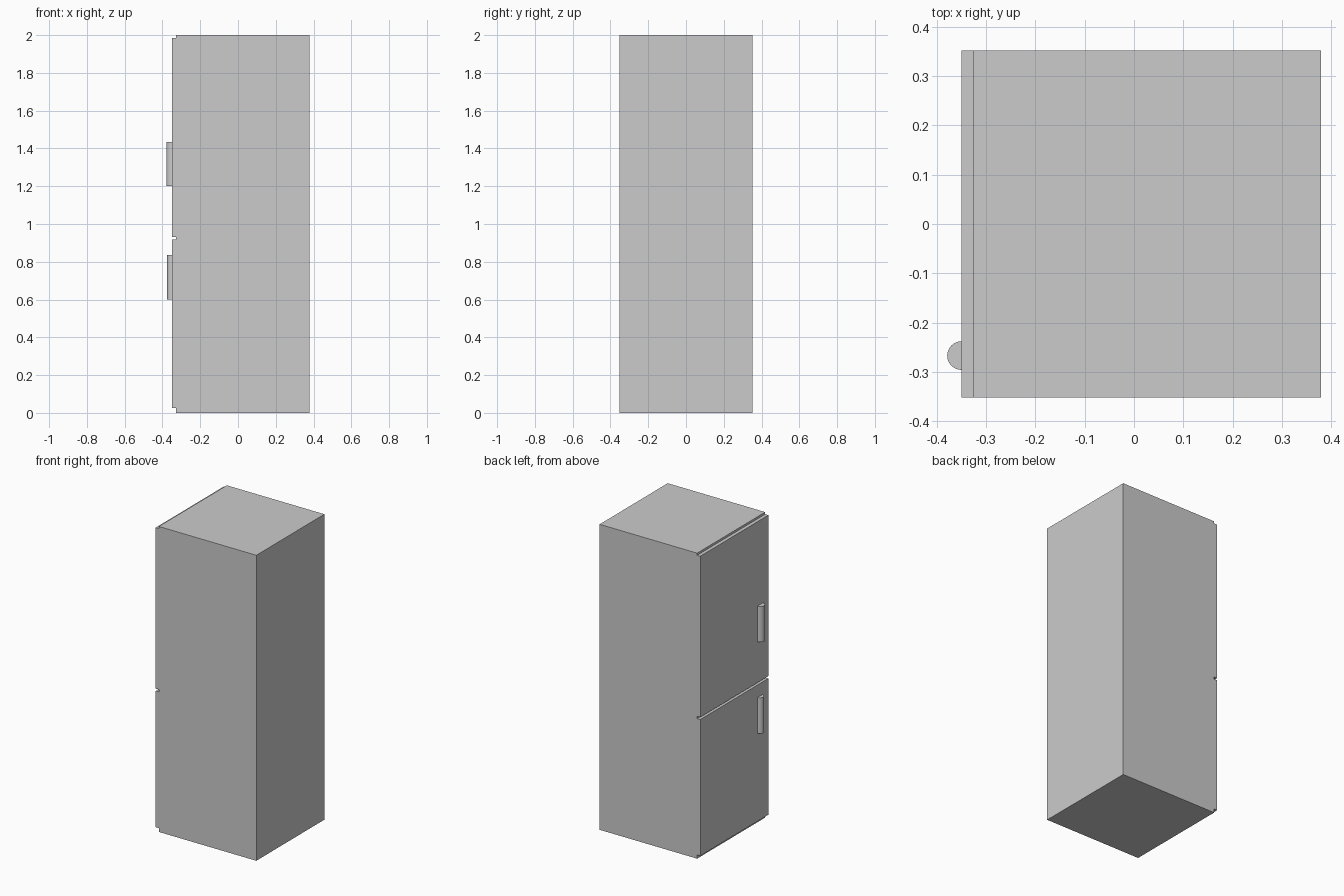
import bpy

if "Cube" in bpy.data.objects:
    bpy.data.objects.remove(bpy.data.objects["Cube"])


def box(name, lo, hi):
    """Axis-aligned box between two corners."""
    bpy.ops.mesh.primitive_cube_add(size=1, location=[(a + b) / 2 for a, b in zip(lo, hi)])
    ob = bpy.context.object
    ob.name = name
    ob.scale = [b - a for a, b in zip(lo, hi)]
    bpy.ops.object.transform_apply(location=False, rotation=False, scale=True)
    return ob


def handle(name, y, radius, z0, z1):
    """Upright round bar, half sunk into the door face."""
    bpy.ops.mesh.primitive_cylinder_add(vertices=32, radius=radius, depth=z1 - z0,
                                        location=(DOOR_X, y, (z0 + z1) / 2))
    bpy.context.object.name = name
    bpy.ops.object.shade_smooth_by_angle()


HALF_Y = 0.352
BODY_X, BACK_X, DOOR_X = -0.327, 0.379, -0.35

# cabinet
box("cabinet", (BODY_X, -HALF_Y, 0), (BACK_X, HALF_Y, 2))

# doors with a gap between them
for name, z0, z1 in (("lower_door", 0.025, 0.917), ("upper_door", 0.932, 1.986)):
    box(name, (DOOR_X, -HALF_Y, z0), (BODY_X, HALF_Y, z1))

# door handles, the lower one slightly slimmer
handle("lower_handle", -0.265, 0.025, 0.6, 0.835)
handle("upper_handle", -0.267, 0.029, 1.2, 1.434)
